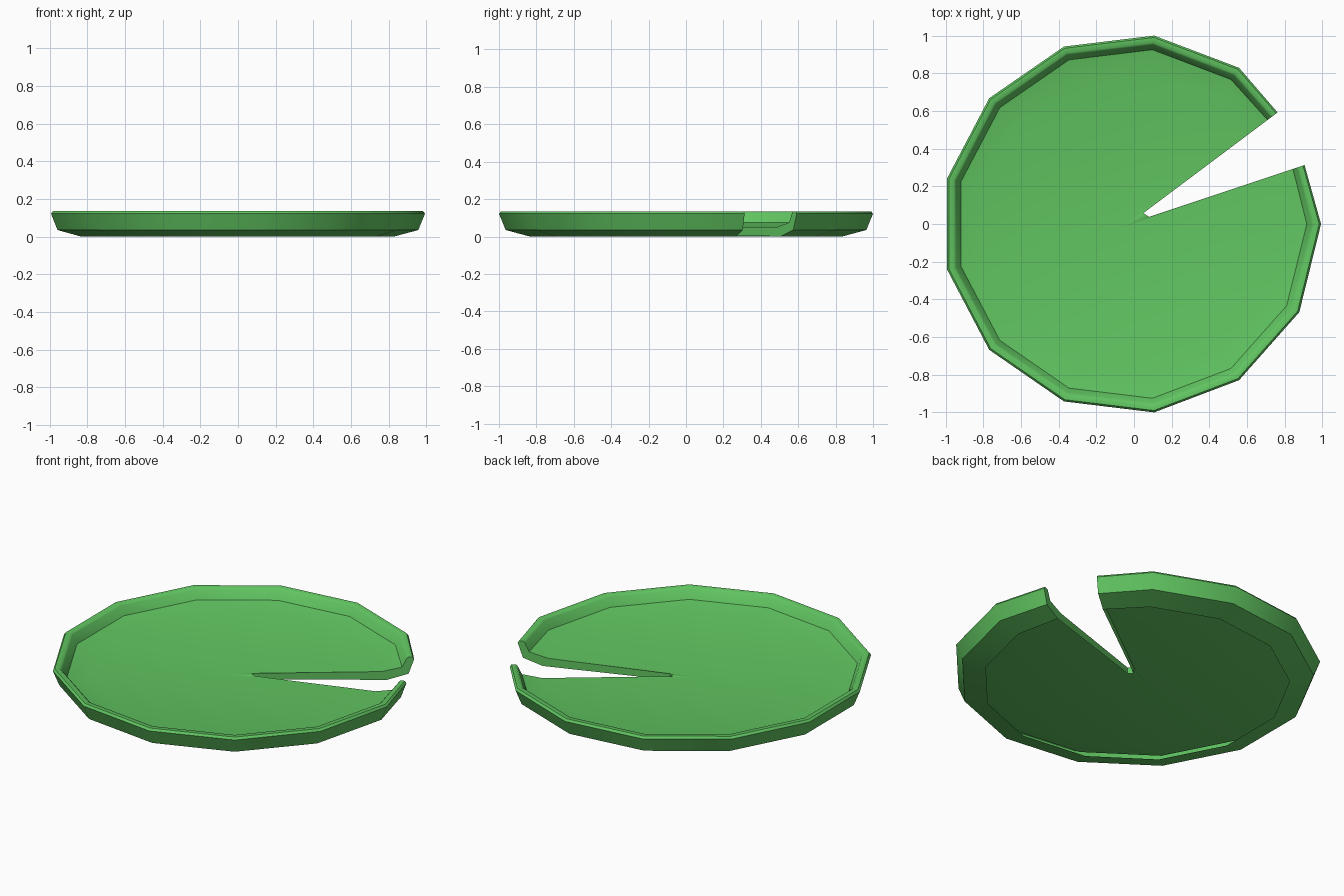
import bpy, bmesh, math
from mathutils import Vector

if "Cube" in bpy.data.objects:
    bpy.data.objects.remove(bpy.data.objects["Cube"])

# Colour
green = bpy.data.materials.new("leaf green")
green.diffuse_color = (0.12, 0.56, 0.12, 1)
green.use_nodes = True
green.node_tree.nodes["Principled BSDF"].inputs["Base Color"].default_value = green.diffuse_color

# Outline: a 13-sided leaf whose corner 1 is replaced by the notch
R, CX = 1.007, -0.0145
center = Vector((CX, 0))
apex_up, apex_low = Vector((0.05, 0.058)), Vector((0.08, 0.038))
step = math.tau / 13
corners = [(center + R * Vector((math.cos(k * step), math.sin(k * step))), center)
           for k in list(range(2, 13)) + [0]]
outline = [(Vector((0.762, 0.592)), apex_up)] + corners + [(Vector((0.905, 0.313)), apex_low)]

# Rim section, from the floor over the lip to the open underside: (radius, z)
profile = [(0.80, 0.05), (0.925, 0.075), (0.952, 0.125), (0.962, 0.135),
           (0.99, 0.135), (1.0, 0.122), (0.965, 0.035), (0.835, 0.0)]

bm = bmesh.new()


def vert(p, z):
    return bm.verts.new((p.x, p.y, z))


rings = [[vert(base.lerp(tip, r), z) for r, z in profile] for tip, base in outline]

# Curled rim
for a, b in zip(rings, rings[1:]):
    for i in range(len(profile) - 1):
        bm.faces.new((a[i], b[i], b[i + 1], a[i + 1]))

# Floor fan around the stem point
hub = vert(Vector((-0.1, -0.035)), 0.045)
up_top, low_top = vert(apex_up, 0.05), vert(apex_low, 0.05)
up_bot, low_bot = vert(apex_up, 0.012), vert(apex_low, 0.012)
loop = [up_top] + [r[0] for r in rings] + [low_top]
for a, b in zip(loop, loop[1:] + loop[:1]):
    bm.faces.new((hub, a, b))

# Notch walls
bm.faces.new([up_top, up_bot] + rings[0][::-1])
bm.faces.new([low_bot, low_top] + rings[-1])
bm.faces.new((up_top, low_top, low_bot, up_bot))

bmesh.ops.recalc_face_normals(bm, faces=bm.faces)
bm.normal_update()
if hub.link_faces[3].normal.z < 0:
    bmesh.ops.reverse_faces(bm, faces=bm.faces)

mesh = bpy.data.meshes.new("floating_leaf")
bm.to_mesh(mesh)
bm.free()
mesh.materials.append(green)
leaf = bpy.data.objects.new("floating_leaf", mesh)
bpy.context.collection.objects.link(leaf)
bpy.context.view_layer.objects.active = leaf
leaf.select_set(True)
bpy.ops.object.shade_smooth_by_angle(angle=math.radians(50))
